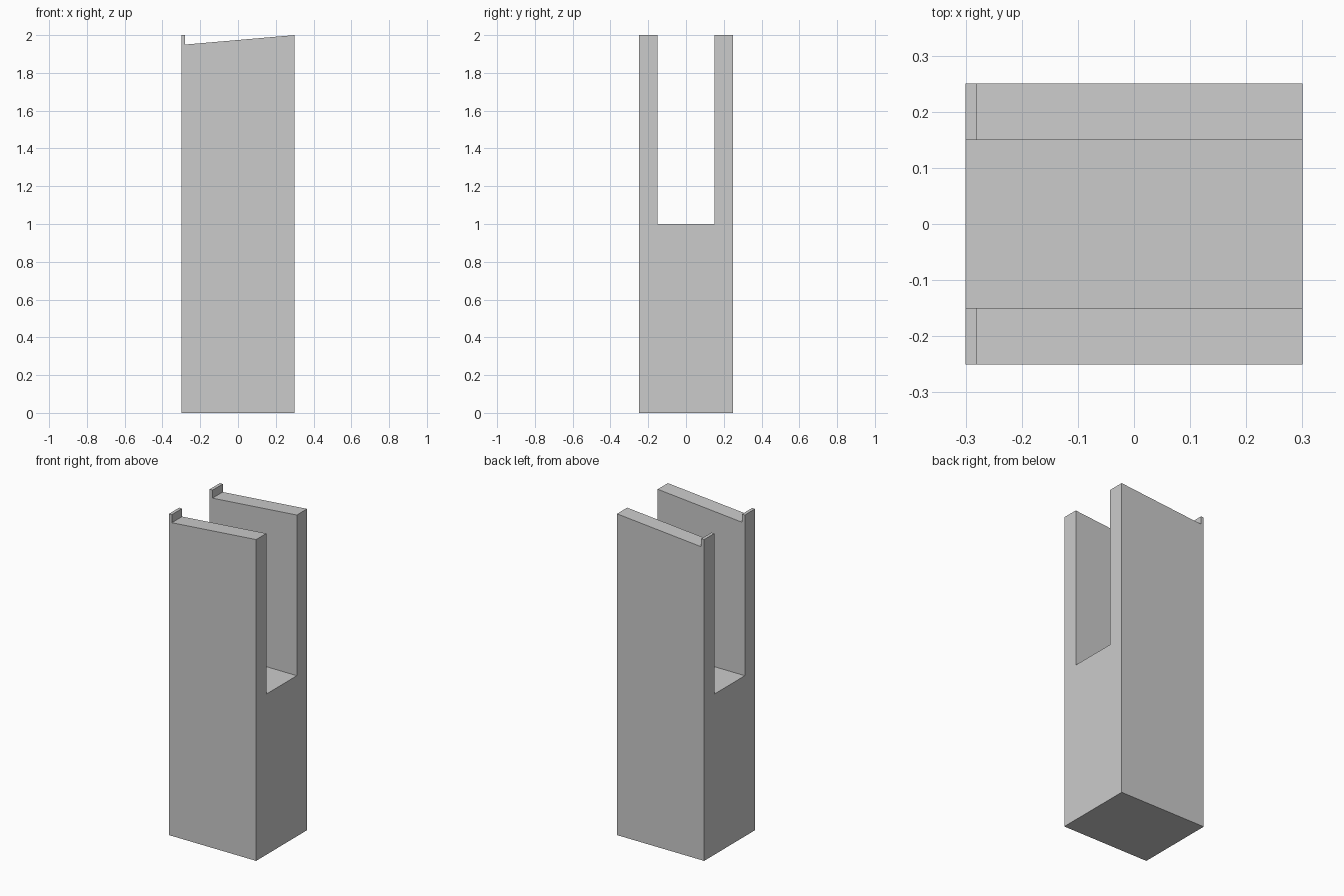
import bpy
import bmesh
from mathutils import Vector

cube = bpy.data.objects.get("Cube")
if cube:
    bpy.data.objects.remove(cube, do_unlink=True)

HALF_X, HALF_Y, HEIGHT = 0.3, 0.25, 2.0
SLOT_HALF, SLOT_FLOOR = 0.15, 1.0
LIP_X, LIP_FOOT = -0.28, 1.95

grey = bpy.data.materials.new("plain grey")
grey.use_nodes = True
colour = (0.6, 0.6, 0.6, 1)
grey.diffuse_color = colour
grey.node_tree.nodes["Principled BSDF"].inputs["Base Color"].default_value = colour


def prism(name, profile, half_depth):
    """Extrude an x-z profile along y, centred on y = 0."""
    bm = bmesh.new()
    face = bm.faces.new([bm.verts.new((x, -half_depth, z)) for x, z in profile])
    extruded = bmesh.ops.extrude_face_region(bm, geom=[face])["geom"]
    bmesh.ops.translate(bm, vec=Vector((0, 2 * half_depth, 0)),
                        verts=[v for v in extruded if isinstance(v, bmesh.types.BMVert)])
    bmesh.ops.recalc_face_normals(bm, faces=bm.faces[:])
    mesh = bpy.data.meshes.new(name)
    bm.to_mesh(mesh)
    bm.free()
    mesh.materials.append(grey)
    obj = bpy.data.objects.new(name, mesh)
    bpy.context.collection.objects.link(obj)
    return obj


# Post with a sloping top and a thin lip on its right edge
post = prism("forked_post", [
    (-HALF_X, 0), (HALF_X, 0), (HALF_X, HEIGHT),
    (LIP_X, LIP_FOOT), (LIP_X, HEIGHT), (-HALF_X, HEIGHT)], HALF_Y)

# Slot through the upper half, leaving two prongs
slot = prism("slot_cutter", [
    (-1, SLOT_FLOOR), (1, SLOT_FLOOR), (1, HEIGHT + 1), (-1, HEIGHT + 1)], SLOT_HALF)
slot.hide_render = True
cut = post.modifiers.new("slot", 'BOOLEAN')
cut.operation = 'DIFFERENCE'
cut.solver = 'EXACT'
cut.object = slot

# Apply the cut and discard the cutter
bpy.context.view_layer.objects.active = post
bpy.ops.object.modifier_apply(modifier=cut.name)
bpy.data.objects.remove(slot, do_unlink=True)
